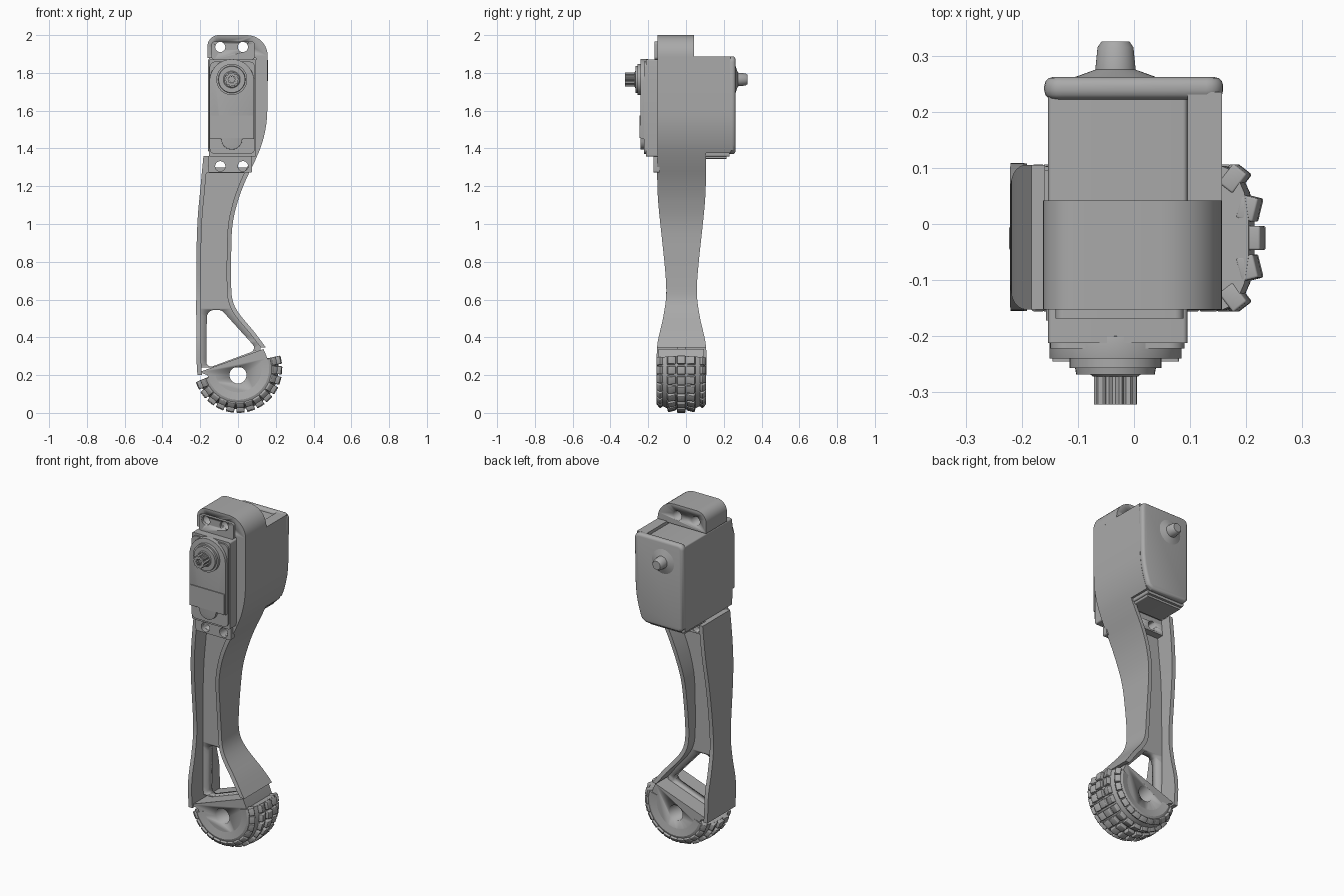
import bpy, bmesh, math
from mathutils import Matrix, Vector

if "Cube" in bpy.data.objects:
    bpy.data.objects.remove(bpy.data.objects["Cube"])

grey = bpy.data.materials.new("plain grey")
grey.use_nodes = True
grey.diffuse_color = (0.4, 0.4, 0.4, 1)
grey.node_tree.nodes["Principled BSDF"].inputs["Base Color"].default_value = (0.4, 0.4, 0.4, 1)


def finish(name, bm, bevel=0, smooth=True):
    bmesh.ops.recalc_face_normals(bm, faces=bm.faces)
    mesh = bpy.data.meshes.new(name)
    bm.to_mesh(mesh)
    bm.free()
    ob = bpy.data.objects.new(name, mesh)
    bpy.context.collection.objects.link(ob)
    mesh.materials.append(grey)
    bpy.ops.object.select_all(action="DESELECT")
    ob.select_set(True)
    bpy.context.view_layer.objects.active = ob
    if bevel:
        mod = ob.modifiers.new("bevel", "BEVEL")
        mod.width, mod.segments, mod.angle_limit = bevel, 3, math.radians(50)
        bpy.ops.object.modifier_apply(modifier="bevel")
    if smooth:
        bpy.ops.object.shade_smooth_by_angle(angle=math.radians(32))
    return ob


def skin(bm, rings, wrap=True):
    """Join equal rings of points with quads and cap both ends."""
    vs = [[bm.verts.new(p) for p in ring] for ring in rings]
    n = len(vs[0])
    for a, b in zip(vs, vs[1:]):
        for i in range(n):
            bm.faces.new((a[i], a[(i + 1) % n], b[(i + 1) % n], b[i]))
    bm.faces.new(vs[0])
    bm.faces.new(vs[-1])


def prism(name, outline, y0, y1, bevel=0):
    bm = bmesh.new()
    skin(bm, [[(x, y, z) for x, z in outline] for y in (y0, y1)])
    return finish(name, bm, bevel)


def arc(cx, cz, r, a0, a1, n=10):
    angles = [math.radians(a0 + (a1 - a0) * i / n) for i in range(n + 1)]
    return [(cx + r * math.cos(a), cz + r * math.sin(a)) for a in angles]


def rounded(x0, x1, z0, z1, r):
    return (arc(x1 - r, z0 + r, r, -90, 0, 5) + arc(x1 - r, z1 - r, r, 0, 90, 5)
            + arc(x0 + r, z1 - r, r, 90, 180, 5) + arc(x0 + r, z0 + r, r, 180, 270, 5))


def turned(bm, cx, cz, steps, n=40):
    """Round part along y from (y, radius) steps."""
    skin(bm, [[(x, y, z) for x, z in arc(cx, cz, r, 0, 360 - 360 / n, n - 1)] for y, r in steps])


def column(name, z0, z1, section, n=44):
    """Loft of rectangles; section(z) gives x0, x1, y0, y1."""
    bm = bmesh.new()
    rings = []
    for i in range(n + 1):
        z = z0 + (z1 - z0) * i / n
        x0, x1, y0, y1 = section(z)
        rings.append([(x0, y0, z), (x1, y0, z), (x1, y1, z), (x0, y1, z)])
    skin(bm, rings)
    return finish(name, bm)


def cut(ob, cutter):
    bpy.context.view_layer.objects.active = ob
    mod = ob.modifiers.new("cut", "BOOLEAN")
    mod.operation, mod.object, mod.solver = "DIFFERENCE", cutter, "EXACT"
    bpy.ops.object.modifier_apply(modifier="cut")


def curve(pts):
    """Smooth function of z through (z, value) points."""
    def slope(i):
        a, b = pts[max(i - 1, 0)], pts[min(i + 1, len(pts) - 1)]
        return (b[1] - a[1]) / (b[0] - a[0])

    def f(z):
        z = min(max(z, pts[0][0]), pts[-1][0])
        i = max(k for k in range(len(pts) - 1) if pts[k][0] <= z)
        (za, va), (zb, vb) = pts[i], pts[i + 1]
        h = zb - za
        t = (z - za) / h
        return ((2*t**3 - 3*t*t + 1) * va + (t**3 - 2*t*t + t) * h * slope(i)
                + (3*t*t - 2*t**3) * vb + (t**3 - t*t) * h * slope(i + 1))
    return f


# Leg outline: left edge, right edge, front and back depth by height
left = curve([(.2, -.215), (.3, -.22), (.81, -.22), (1.02, -.214), (1.18, -.2), (1.37, -.182)])
right = curve([(.34, .152), (.43, .085), (.52, .01), (.575, -.022), (.64, -.035), (.89, -.035),
               (1.01, -.027), (1.13, .002), (1.23, .04), (1.33, .088), (1.42, .125),
               (1.51, .147), (1.6, .155), (1.9, .157)])
front = curve([(.2, -.155), (.36, -.152), (.5, -.122), (.62, -.105), (.75, -.11),
               (1.1, -.146), (1.22, -.152), (1.4, -.152)])
back = lambda z: -.047 - front(z)


def rail_width(z):
    return .023 * math.hypot(1, (right(z + .01) - right(z - .01)) / .02)


# Leg frame
column("left_rail", .2, 1.36, lambda z: (left(z), left(z) + .024, front(z), back(z)))
column("right_rail", .345, 1.4, lambda z: (right(z) - rail_width(z), right(z), front(z), back(z)))
web = column("leg_web", .24, 1.3, lambda z: (left(z) + .01, min(right(z), .13) - .012, -.048, -.002))
window = prism("window_cutter", arc(-.143, .27, .025, 180, 290, 5) + arc(.06, .345, .025, -70, 45, 5)
               + arc(-.105, .505, .04, 45, 90, 5) + arc(-.125, .505, .04, 90, 180, 5), -.3, .3)
cut(web, window)
bpy.data.objects.remove(window)

# Upper bracket around the motor
column("bracket_side_wall", 1.375, 1.886,
       lambda z: (min(.095, right(z) - .022), right(z), -.152, .235))
lower_block = column("lower_screw_block", 1.27, 1.36,
                     lambda z: (left(z) + .01, right(z) - .01, -.146, .04), 8)
upper_block = prism("upper_screw_block", [(-.162, 1.88), (.157, 1.88)]
                    + arc(.047, 1.89, .11, 0, 90) + arc(-.102, 1.94, .06, 90, 180), -.152, .042)
back_cover = [(right(z), z) for z in (1.39, 1.42, 1.46, 1.51, 1.56, 1.62)]
prism("back_cover", [(-.14, 1.37), (.085, 1.37)] + back_cover + arc(.129, 1.858, .03, 0, 90, 5)
      + arc(-.13, 1.858, .03, 90, 180, 5) + [(-.16, 1.39)], .222, .262, .016)

# Motor body and screw ears
prism("motor_body", rounded(-.153, .095, 1.357, 1.872, .008), -.212, .23)
prism("motor_bottom_lip", rounded(-.145, .085, 1.345, 1.4, .006), .06, .215)
upper_ear = prism("upper_ear", rounded(-.14, .088, 1.87, 1.966, .015), -.168, -.14)
lower_ear = prism("lower_ear", rounded(-.157, .075, 1.272, 1.365, .01), -.172, -.14)
bm = bmesh.new()
for x in (-.094, .026):
    for z in (1.306, 1.937):
        turned(bm, x, z, [(-.4, .027), (.15, .027)], 20)
screw_holes = finish("screw_hole_cutter", bm)
for part in (upper_ear, lower_ear, upper_block, lower_block):
    cut(part, screw_holes)
bpy.data.objects.remove(screw_holes)

# Gear cover with rounded top and bottom tab
AX, AZ = -.033, 1.765
prism("gear_cover", arc(AX, AZ - .01, .118, 0, 180, 24) + [(-.151, 1.45), (-.09, 1.45)]
      + arc(AX, 1.45, .056, 180, 360, 12) + [(.085, 1.45)], -.24, -.2, .004)
prism("cover_base", rounded(-.15, .09, 1.37, 1.86, .03), -.222, -.2)
prism("cover_clip", rounded(-.145, .08, 1.455, 1.575, .004), -.245, -.23)

# Output shaft: stepped collar, splined spindle with a screw hole
bm = bmesh.new()
turned(bm, AX, AZ, [(-.22, .082), (-.257, .082), (-.257, .072), (-.268, .07),
                    (-.268, .045), (-.272, .04), (-.272, .03)])
finish("shaft_collar", bm)
bm = bmesh.new()
teeth = 20


def spline(r, y):
    return [(AX + (r - .006 * (i // 2 % 2)) * math.cos(math.pi * i / teeth / 1),
             y, AZ + (r - .006 * (i // 2 % 2)) * math.sin(math.pi * i / teeth)) for i in range(teeth * 2)]


skin(bm, [spline(.038, -.26), spline(.038, -.322), spline(.02, -.322), spline(.02, -.3)])
finish("splined_shaft", bm, smooth=False)

# Rear pivot pin
bm = bmesh.new()
turned(bm, AX, AZ, [(.25, .075), (.262, .072), (.275, .036), (.315, .032), (.325, .025)])
finish("rear_pivot_pin", bm)

# Foot: half round hub with an axle hole
CY, CZ = -.025, .234
hub = prism("foot_hub", arc(0, CZ, .165, -168, 20, 30) + [(.135, .338), (-.205, .216)], -.145, .095)
bm = bmesh.new()
turned(bm, 0, .2, [(-.4, .045), (.4, .045)], 32)
axle = finish("axle_hole_cutter", bm)
cut(hub, axle)

# Half tyre carcass
profile = [(.1, -.115), (.165, -.128), (.19, -.118), (.207, -.08), (.215, -.03),
           (.215, .03), (.207, .08), (.19, .118), (.165, .128), (.1, .115)]
bm = bmesh.new()
START, END = -163, 18
skin(bm, [[(r * math.cos(a), CY + y, CZ + r * math.sin(a)) for r, y in profile]
          for a in [math.radians(START + (END - START) * i / 40) for i in range(41)]])
tyre = finish("tyre_carcass", bm)
cut(tyre, axle)
bpy.data.objects.remove(axle)

# Tread blocks: staggered rows across the crown
bm = bmesh.new()
ROWS = 13
for row in range(ROWS):
    angle = START + 6 + (END - START - 12) * row / (ROWS - 1)
    for col in range(-2, 3):
        y, r = col * .053, (.234, .226, .2)[abs(col)]
        tilt = Matrix.Rotation(math.radians(-(0, 14, 38)[abs(col)] * (1 if col > 0 else -1)), 4, "Z")
        place = (Matrix.Translation((0, CY, CZ)) @ Matrix.Rotation(-math.radians(angle), 4, "Y")
                 @ Matrix.Translation((r - .016, y, 0)) @ tilt
                 @ Matrix.Diagonal((.032, .043, .043, 1)))
        bmesh.ops.create_cube(bm, size=1, matrix=place)
finish("tread_blocks", bm, .004)
